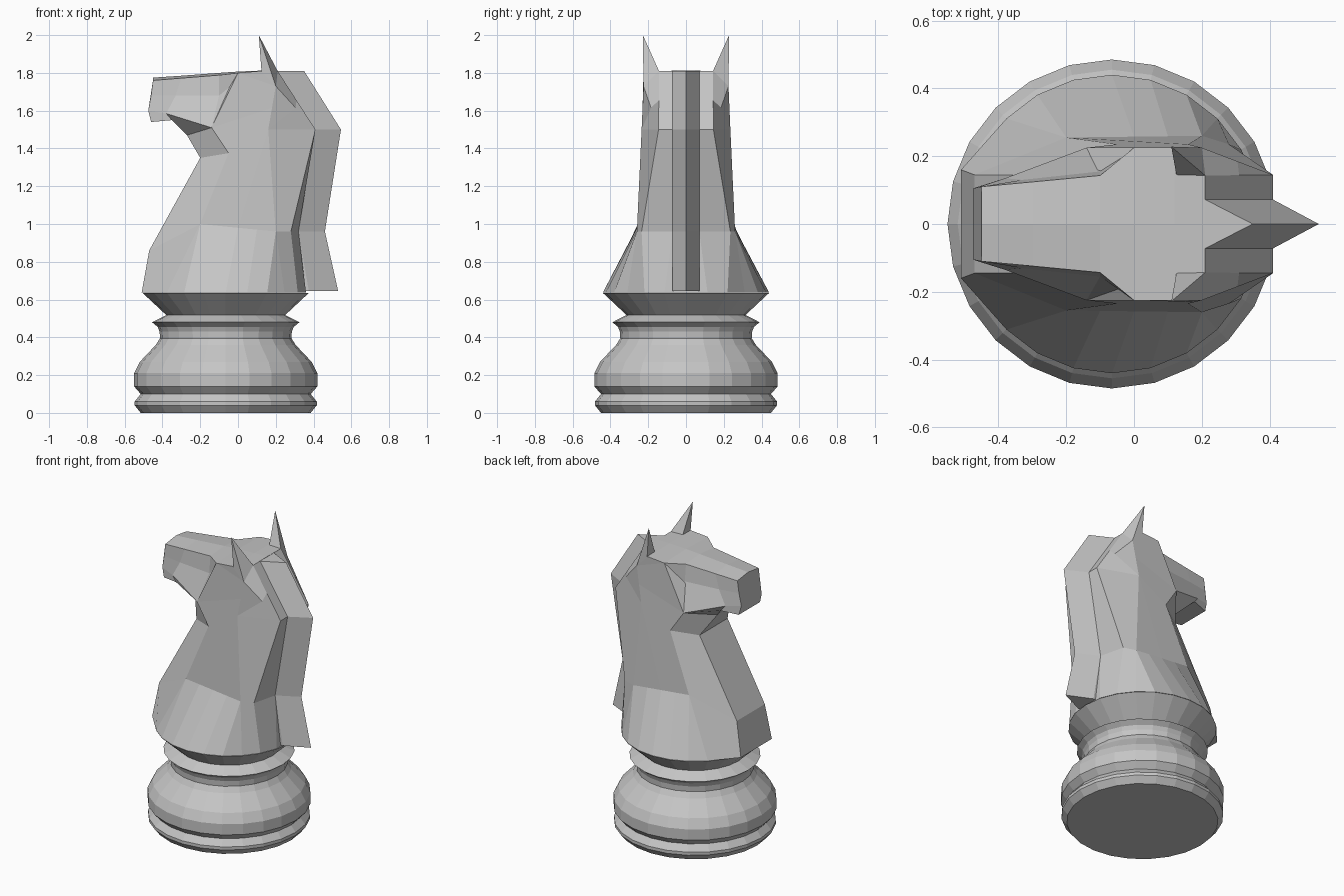
import bpy, bmesh, math

cube = bpy.data.objects.get("Cube")
if cube:
    bpy.data.objects.remove(cube, do_unlink=True)

stone = bpy.data.materials.new("plain grey")
stone.use_nodes = True
grey = (0.56, 0.56, 0.56, 1)
stone.diffuse_color = grey
stone.node_tree.nodes["Principled BSDF"].inputs["Base Color"].default_value = grey


def finish(bm, name):
    """Turn a bmesh into a flat-shaded object."""
    bmesh.ops.remove_doubles(bm, verts=bm.verts, dist=0.0005)
    bmesh.ops.recalc_face_normals(bm, faces=bm.faces)
    mesh = bpy.data.meshes.new(name)
    bm.to_mesh(mesh)
    bm.free()
    mesh.materials.append(stone)
    obj = bpy.data.objects.new(name, mesh)
    bpy.context.collection.objects.link(obj)
    return obj


def loft(name, rings):
    """Skin closed rings of points and cap both ends."""
    bm = bmesh.new()
    loops = [[bm.verts.new(p) for p in ring] for ring in rings]
    count = len(loops[0])
    for low, high in zip(loops, loops[1:]):
        for i in range(count):
            j = (i + 1) % count
            bm.faces.new((low[i], low[j], high[j], high[i]))
    bm.faces.new(loops[0])
    bm.faces.new(loops[-1])
    return finish(bm, name)


def mirrored(half):
    """Complete a half ring across the y = 0 plane."""
    return half + [(x, -y, z) for x, y, z in reversed(half) if y > 0]


def on_circle(radius, degrees, z):
    angle = math.radians(degrees)
    return (radius * math.cos(angle) - 0.065, radius * math.sin(angle), z)


# Turned pedestal: radius and height
profile = [(.45, 0), (.482, .04), (.482, .06), (.45, .1), (.485, .14),
           (.485, .21), (.455, .27), (.37, .36), (.348, .395), (.35, .43),
           (.36, .455), (.39, .48), (.315, .518), (.44, .635)]
loft("pedestal", [[on_circle(r, a, z) for a in range(0, 360, 15)] for r, z in profile])

# Chest: blends the round pedestal top into the neck
breast, shoulder, flank = (-.47, .145, .86), (-.2, .255, 1), (.2, .26, .96)
haunch, spine = (.28, .235, .96), (.32, .07, .96)
round_base = [on_circle(.44, a, .637) for a in range(135, 0, -15)]
middle = [(x, .2575 + x / 80, .98 - x / 10) for x in (-.1, 0, .1)]
loft("chest", [
    mirrored([(-.51, .16, .637)] + round_base),
    mirrored([breast, shoulder, shoulder] + middle + [flank, flank, haunch, spine]),
])

# Neck: half rings from the throat round to the spine
throat, jaw, crown = (-.27, .06, 1.47), (-.14, .225, 1.51), (0, .225, 1.8)
nape, ear_root, poll = (.16, .235, 1.5), (.2, .225, 1.73), (.21, .143, 1.81)
neck = [
    [breast, shoulder, middle[1], flank, haunch, spine],
    [(-.2, .145, 1.35), (-.05, .235, 1.375), nape, nape, (.41, .145, 1.5), (.41, .07, 1.5)],
    [throat, jaw, (.18, .23, 1.615), (.305, .185, 1.615), (.31, .144, 1.655), (.31, .07, 1.655)],
    [(-.08, .14, 1.68), crown, ear_root, ear_root, poll, (.21, .07, 1.81)],
]
loft("neck", [mirrored(half) for half in neck])

# Head: half sections from the muzzle back, each from crown to jaw
head = [
    [(-.45, 0, 1.775), (-.45, .11, 1.76), (-.46, .108, 1.68), (-.475, .105, 1.6), (-.46, .11, 1.54)],
    [(-.3, 0, 1.785), (-.3, .124, 1.772), (-.33, .13, 1.68), (-.38, .135, 1.585), (-.35, .142, 1.55)],
    [(-.1, 0, 1.8), (-.1, .143, 1.788), (-.1, .155, 1.68), jaw, throat],
    [(0, 0, 1.807), crown, (0, .222, 1.76), (0, .2, 1.55), (0, .06, 1.45)],
    [(.12, 0, 1.812), (.12, .225, 1.81), ear_root, (.1, .2, 1.52), (.1, .06, 1.45)],
    [(.21, 0, 1.812), poll, ear_root, (.2, .13, 1.6), (.2, .06, 1.5)],
]
loft("head", [mirrored(half) for half in head])

# Mane: a triangular ridge running down the back
ridge = [(.21, .35, 1.81), (.41, .545, 1.5), (.32, .46, .96), (.375, .53, .645)]
loft("mane", [[(base - .03, .072, z), (base, .072, z), (tip, 0, z),
               (base, -.072, z), (base - .03, -.072, z)] for base, tip, z in ridge])

# Ears: leaning spikes on the outer corners of the crown
ear = [(.125, .145, 1.81), poll, ear_root, (.125, .225, 1.8), (.11, .228, 2)]
for name, side in (("right_ear", 1), ("left_ear", -1)):
    bm = bmesh.new()
    for x, y, z in ear:
        bm.verts.new((x, side * y, z))
    bmesh.ops.convex_hull(bm, input=bm.verts)
    finish(bm, name)
